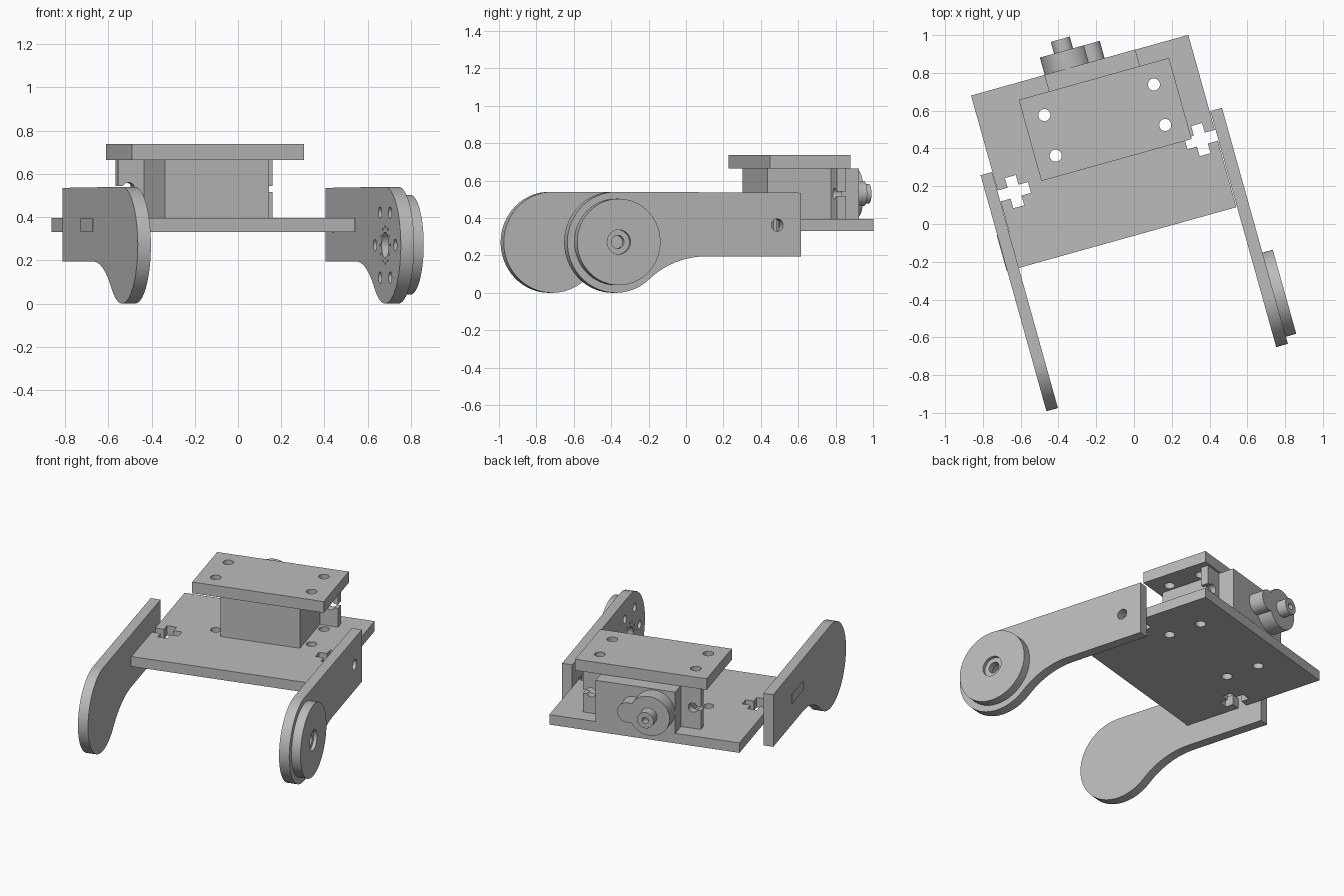
import bpy, bmesh
from math import pi, cos, sin, atan2, radians
from mathutils import Matrix, Vector

if "Cube" in bpy.data.objects:
    bpy.data.objects.remove(bpy.data.objects["Cube"])

# The whole bracket is modelled square, then turned about z
TURN = Matrix.Rotation(radians(15.6), 4, "Z")

grey = bpy.data.materials.new("plain_grey")
grey.use_nodes = True
grey.diffuse_color = (0.5, 0.5, 0.5, 1)
grey.node_tree.nodes["Principled BSDF"].inputs["Base Color"].default_value = (0.5, 0.5, 0.5, 1)


def finish(bm, name):
    bmesh.ops.recalc_face_normals(bm, faces=bm.faces)
    mesh = bpy.data.meshes.new(name)
    bm.to_mesh(mesh)
    bm.free()
    mesh.materials.append(grey)
    ob = bpy.data.objects.new(name, mesh)
    bpy.context.collection.objects.link(ob)
    return ob


def box(name, x, y, z):
    bm = bmesh.new()
    bmesh.ops.create_cube(bm, size=1)
    for v in bm.verts:
        v.co = Vector([(a + b) / 2 + c * (b - a) for c, (a, b) in zip(v.co, (x, y, z))])
    return finish(bm, name)


def cyl(name, centre, r, depth, axis, sides=32):
    bm = bmesh.new()
    bmesh.ops.create_cone(bm, cap_ends=True, segments=sides, radius1=r, radius2=r, depth=depth)
    rot = {"x": Matrix.Rotation(pi / 2, 4, "Y"), "y": Matrix.Rotation(pi / 2, 4, "X"),
           "z": Matrix.Identity(4)}[axis]
    bm.transform(Matrix.Translation(centre) @ rot)
    return finish(bm, name)


def boolean(ob, others, operation="DIFFERENCE"):
    bpy.context.view_layer.objects.active = ob
    for other in others:
        mod = ob.modifiers.new("bool", "BOOLEAN")
        mod.operation, mod.solver, mod.object = operation, "EXACT", other
        bpy.ops.object.modifier_apply(modifier=mod.name)
        bpy.data.objects.remove(other)
    return ob


def hole(centre, r, axis, depth=0.3, sides=24):
    return cyl("hole", centre, r, depth, axis, sides)


# Arm: round end, flat top, concave fillet into a narrower rear bar
R, CY, REAR, BAR = 0.27, -0.56, 0.467, 0.195
FR, FY = 0.468, -0.06


def arm(name, x0, x1):
    fz = BAR - FR
    meet = atan2(fz - R, FY - CY)
    pts = [(REAR, BAR), (REAR, 0.535)]
    n = 40
    for i in range(n + 1):
        a = pi / 2 + (meet + 1.5 * pi) * i / n
        pts.append((CY + R * cos(a), R + R * sin(a)))
    n = 12
    for i in range(1, n + 1):
        a = meet + pi + (pi / 2 - meet - pi) * i / n
        pts.append((FY + FR * cos(a), fz + FR * sin(a)))
    bm = bmesh.new()
    face = bm.faces.new([bm.verts.new((x0, y, z)) for y, z in pts])
    ext = bmesh.ops.extrude_face_region(bm, geom=[face])
    moved = [g for g in ext["geom"] if isinstance(g, bmesh.types.BMVert)]
    bmesh.ops.translate(bm, verts=moved, vec=(x1 - x0, 0, 0))
    return finish(bm, name)


SCREW = 0.335
left_arm = arm("left_arm", 0.55, 0.614)
cuts = [hole((0.58, SCREW, 0.362), 0.033, "x"), hole((0.58, CY, R), 0.06, "x")]
for i in range(6):
    a = i * pi / 3
    cuts.append(hole((0.58, CY + 0.175 * cos(a), R + 0.15 / sin(pi / 3) * sin(a)), 0.027, "x"))
for i in range(12):
    a = i * pi / 6
    cuts.append(hole((0.58, CY + 0.085 * cos(a), R + 0.085 * sin(a)), 0.006, "x", sides=8))
boolean(left_arm, cuts)

right_arm = arm("right_arm", -0.713, -0.65)
boolean(right_arm, [hole((-0.68, SCREW, 0.362), 0.033, "x"), hole((-0.68, CY, R), 0.033, "x")])

# Horn disc on the left arm, with counterbore and two screw holes
disc = cyl("horn_disc", (0.6425, CY, 0.272), 0.231, 0.057, "x", 64)
boolean(disc, [hole((0.68, CY, 0.272), 0.065, "x", 0.06), hole((0.64, CY, 0.272), 0.035, "x")]
        + [hole((0.64, CY + s * 0.123, 0.272 + s * 0.13), 0.024, "x") for s in (1, -1)])


def corner_holes(z):
    return [hole((x, y, z), 0.032, "z") for x in (-0.302, 0.3) for y in (0.46, 0.683)]


# Base plate with cross shaped nut slots at both sides
base = box("base_plate", (-0.648, 0.546), (-0.06, 0.887), (0.33, 0.395))
cuts = corner_holes(0.36)
for edge, s in ((-0.648, 1), (0.546, -1)):
    mid = edge + s * 0.085
    cuts.append(box("slot", sorted((edge - s * 0.02, edge + s * 0.167)),
                    (SCREW - 0.03, SCREW + 0.03), (0.2, 0.5)))
    cuts.append(box("slot", (mid - 0.03, mid + 0.03),
                    (SCREW - 0.083, SCREW + 0.083), (0.2, 0.5)))
boolean(base, cuts)
box("base_tab", (-0.716, -0.64), (-0.06, 0.14), (0.332, 0.393))

# Top plate
top = box("top_plate", (-0.411, 0.415), (0.351, 0.797), (0.665, 0.738))
boolean(top, corner_holes(0.7))

# Motor: body, notched ears, gear bosses and shaft
box("motor_body", (-0.245, 0.255), (0.381, 0.888), (0.395, 0.665))
for s, side in ((1, "left"), (-1, "right")):
    ear = box(side + "_motor_ear", sorted((s * 0.24, s * 0.37)), (0.735, 0.785), (0.395, 0.665))
    boolean(ear, [hole((s * 0.32, 0.76, 0.53), 0.03, "y"),
                  box("notch", sorted((s * 0.32, s * 0.4)), (0.7, 0.82), (0.517, 0.543))])
boss = cyl("gear_boss", (-0.115, 0.93, 0.53), 0.128, 0.105, "y", 48)
boolean(boss, [cyl("small_boss", (0.02, 0.93, 0.53), 0.066, 0.105, "y")], "UNION")
shaft = cyl("motor_shaft", (-0.113, 1.0, 0.53), 0.052, 0.094, "y")
boolean(shaft, [hole((-0.113, 1.04, 0.53), 0.02, "y", 0.08)])

# Turn everything and shade round walls smoothly
for ob in bpy.context.scene.objects:
    if ob.type == "MESH" and grey.name in ob.data.materials:
        ob.data.transform(TURN)
        bpy.ops.object.select_all(action="DESELECT")
        ob.select_set(True)
        bpy.context.view_layer.objects.active = ob
        bpy.ops.object.shade_smooth_by_angle(angle=radians(30))
